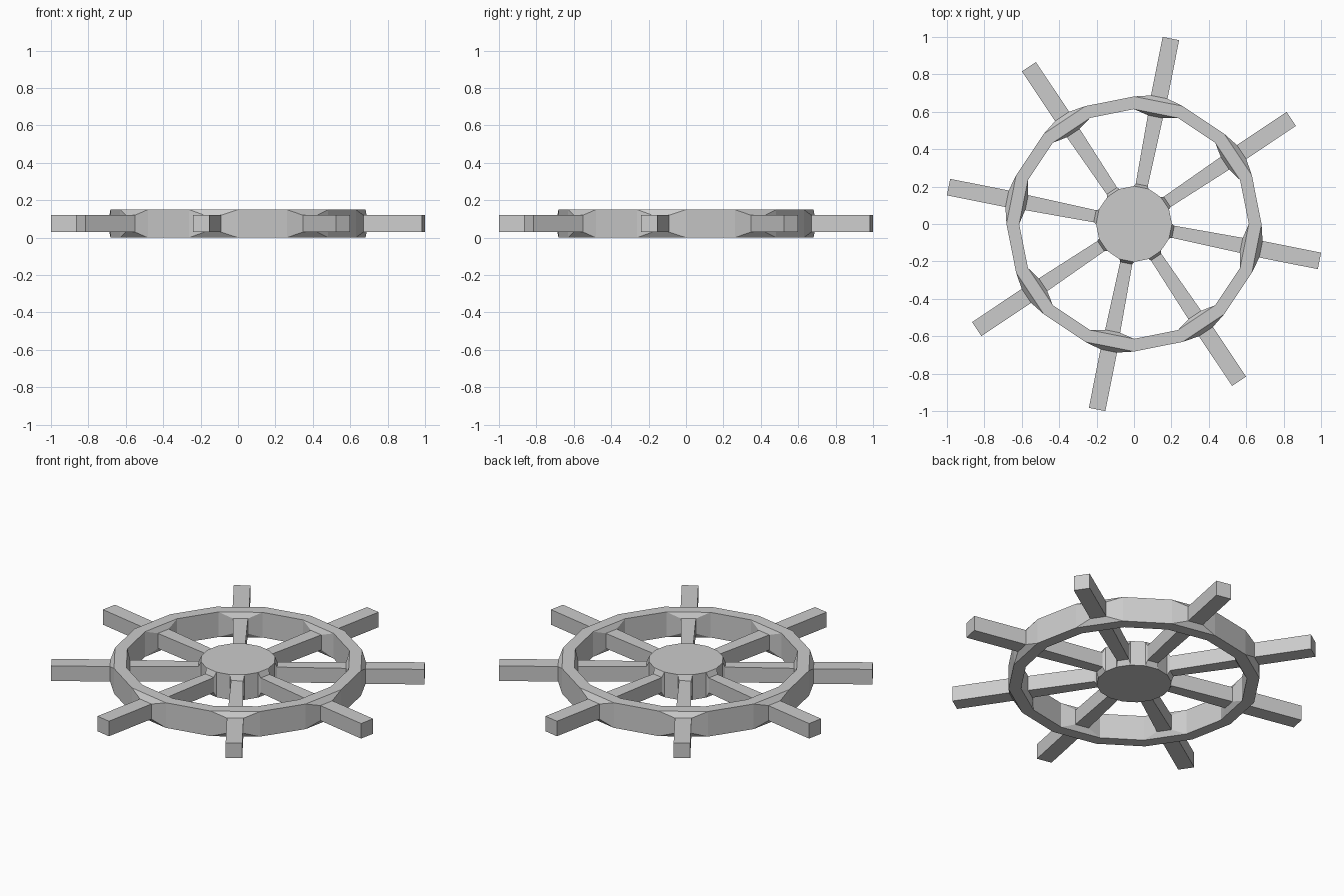
import bpy, bmesh
from math import pi, cos, sin

if "Cube" in bpy.data.objects:
    bpy.data.objects.remove(bpy.data.objects["Cube"])

SIDES = 16
STEP = 2 * pi / SIDES
TOP = 0.15
HUB_R, RIM_IN, RIM_OUT = 0.203, 0.614, 0.682
bm = bmesh.new()


def ring(radius, z):
    return [bm.verts.new((radius * cos(i * STEP), radius * sin(i * STEP), z))
            for i in range(SIDES)]


def walls(low, high, flip=False):
    # only every second wall is solid; the spokes grow from the others
    for i in range(0, SIDES, 2):
        j = (i + 1) % SIDES
        quad = [low[i], low[j], high[j], high[i]]
        bm.faces.new(quad[::-1] if flip else quad)


def section(angle, dist, half, z0, z1):
    c, s = cos(angle), sin(angle)
    return [bm.verts.new((dist * c - t * s, dist * s + t * c, z))
            for t, z in ((-half, z0), (half, z0), (half, z1), (-half, z1))]


def loft(sections):
    for a, b in zip(sections, sections[1:]):
        for k in range(4):
            n = (k + 1) % 4
            bm.faces.new((a[k], a[n], b[n], b[k]))


def panel(angle, radius):
    # full wall of a 16-sided ring
    return section(angle, radius * cos(STEP / 2), radius * sin(STEP / 2), 0, TOP)


# hub
low, high = ring(HUB_R, 0), ring(HUB_R, TOP)
walls(low, high)
bm.faces.new(low[::-1])
bm.faces.new(high)

# rim
il, ih = ring(RIM_IN, 0), ring(RIM_IN, TOP)
ol, oh = ring(RIM_OUT, 0), ring(RIM_OUT, TOP)
walls(il, ih, True)
walls(ol, oh)
for i in range(SIDES):
    j = (i + 1) % SIDES
    bm.faces.new((ih[i], oh[i], oh[j], ih[j]))
    bm.faces.new((il[i], il[j], ol[j], ol[i]))

# spokes with flared sockets, and outer handles
for n in range(8):
    a = (2 * n + 1.5) * STEP
    loft([panel(a, HUB_R),
          section(a, 0.213, 0.033, 0.03, 0.12),
          section(a, 0.585, 0.041, 0.03, 0.12),
          panel(a, RIM_IN)])
    tip = section(a, 1.011, 0.045, 0.03, 0.12)
    loft([panel(a, RIM_OUT), section(a, 0.692, 0.045, 0.03, 0.12), tip])
    bm.faces.new(tip)

# weld the parts into one closed surface
bmesh.ops.remove_doubles(bm, verts=bm.verts[:], dist=0.0005)
bmesh.ops.recalc_face_normals(bm, faces=bm.faces[:])
mesh = bpy.data.meshes.new("ship_wheel")
bm.to_mesh(mesh)
bm.free()
bpy.context.collection.objects.link(bpy.data.objects.new("ship_wheel", mesh))
